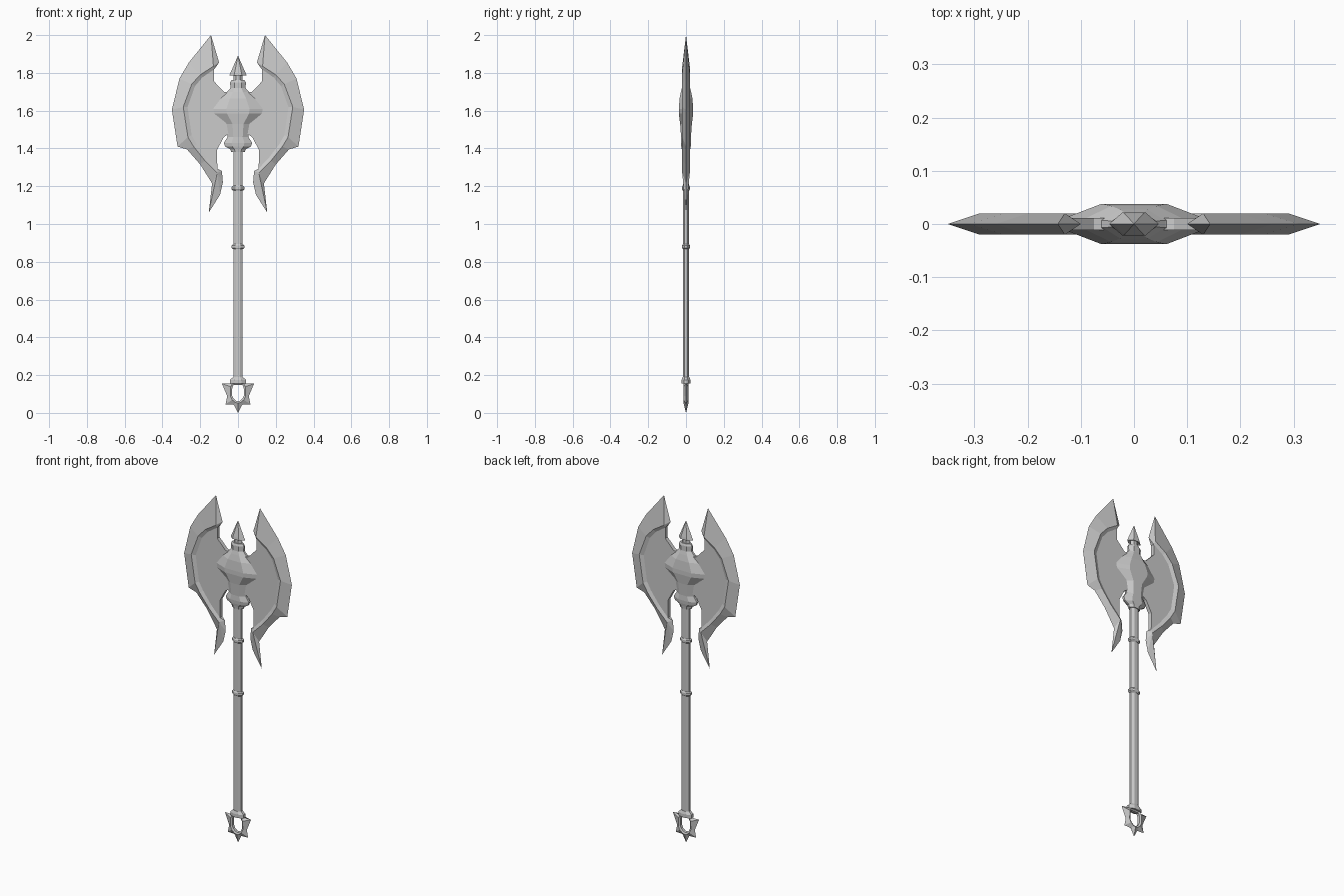
import bpy, bmesh, math

if "Cube" in bpy.data.objects:
    bpy.data.objects.remove(bpy.data.objects["Cube"])


def finish(name, bm):
    bmesh.ops.remove_doubles(bm, verts=bm.verts, dist=1e-5)
    bmesh.ops.recalc_face_normals(bm, faces=bm.faces)
    mesh = bpy.data.meshes.new(name)
    bm.to_mesh(mesh)
    bm.free()
    ob = bpy.data.objects.new(name, mesh)
    bpy.context.collection.objects.link(ob)
    return ob


def loft(name, section, rings):
    """Stack a unit cross-section; rings are (z, half width, half depth)."""
    bm = bmesh.new()
    loops = [[bm.verts.new((x * w, y * d, z)) for x, y in section] for z, w, d in rings]
    n = len(section)
    for a, b in zip(loops, loops[1:]):
        for i in range(n):
            j = (i + 1) % n
            bm.faces.new((a[i], a[j], b[j], b[i]))
    bm.faces.new(loops[0])
    bm.faces.new(loops[-1])
    return finish(name, bm)


OCT = [(math.cos(math.radians(22.5 + 45 * i)) / 0.924,
        math.sin(math.radians(22.5 + 45 * i)) / 0.924) for i in range(8)]
GEM = [(1, 0.25), (0.45, 1), (-0.45, 1), (-1, 0.25),
       (-1, -0.25), (-0.45, -1), (0.45, -1), (1, -0.25)]
HEX = [(1, 0), (0.45, 1), (-0.45, 1), (-1, 0), (-0.45, -1), (0.45, -1)]

# Shaft, its two grip rings and the bottom collar
loft("shaft", OCT, [(0.17, 0.025, 0.016), (1.42, 0.025, 0.016)])
for k, z in enumerate((0.88, 1.19)):
    loft(f"shaft_ring_{k + 1}", OCT, [(z - 0.013, 0.026, 0.017), (z - 0.006, 0.034, 0.021),
                                      (z + 0.006, 0.034, 0.021), (z + 0.013, 0.026, 0.017)])
loft("bottom_collar", OCT, [(0.155, 0.042, 0.023), (0.175, 0.042, 0.023), (0.19, 0.026, 0.018)])

# Faceted head core with lower socket and upper collar
loft("head_core", GEM, [
    (1.38, 0.035, 0.020), (1.395, 0.04, 0.022), (1.41, 0.068, 0.025), (1.43, 0.075, 0.027),
    (1.46, 0.055, 0.026), (1.53, 0.065, 0.031), (1.585, 0.13, 0.038), (1.61, 0.135, 0.038),
    (1.665, 0.095, 0.034), (1.70, 0.058, 0.027), (1.72, 0.04, 0.022),
    (1.75, 0.042, 0.022), (1.762, 0.034, 0.018)])

# Top spike
loft("top_spike", HEX, [(1.755, 0.026, 0.014), (1.79, 0.022, 0.013), (1.785, 0.047, 0.022),
                        (1.80, 0.04, 0.020), (1.89, 0.0005, 0.0005)])

# Double blade: sharp edge, raised ridge, thinner inner plate
EDGE = [(0.10, 1.855), (0.143, 2.0), (0.26, 1.855), (0.31, 1.77), (0.35, 1.605),
        (0.32, 1.41), (0.27, 1.395), (0.20, 1.315), (0.137, 1.215), (0.155, 1.06),
        (0.095, 1.155), (0.08, 1.22), (0.085, 1.28)]
RIDGE = [(0.13, 1.835), (0.20, 1.79), (0.245, 1.74), (0.29, 1.62), (0.265, 1.46),
         (0.235, 1.41), (0.175, 1.335), (0.11, 1.27)]
PAIR = [0, 0, 1, 2, 3, 4, 5, 6, 7, 7, 7, 7, 7]
BACK = [(0.11, 1.325), (0.11, 1.395), (0.075, 1.46), (0.03, 1.49),
        (0.03, 1.69), (0.075, 1.70), (0.127, 1.755)]
bm = bmesh.new()
edge = [bm.verts.new((x, 0, z)) for x, z in EDGE]
plates = []
for s in (-1, 1):
    ridge = [bm.verts.new((x, s * 0.02, z)) for x, z in RIDGE]
    inner = [bm.verts.new((x + (0.1 - x) * 0.12, s * 0.011, z + (1.6 - z) * 0.07))
             for x, z in RIDGE]
    back = [bm.verts.new((x, s * 0.011, z)) for x, z in BACK]
    for i in range(len(EDGE) - 1):
        a, b = ridge[PAIR[i]], ridge[PAIR[i + 1]]
        bm.faces.new((edge[i], edge[i + 1], a) if a is b else (edge[i], edge[i + 1], b, a))
    for i in range(len(RIDGE) - 1):
        bm.faces.new((ridge[i], ridge[i + 1], inner[i + 1], inner[i]))
    bm.faces.new((edge[0], ridge[0], inner[0]))
    bm.faces.new((edge[-1], ridge[-1], inner[-1]))
    bm.faces.new(inner + back)
    plates.append([inner[-1]] + back + [inner[0]])
f, b = plates
for i in range(len(f) - 1):
    bm.faces.new((f[i], f[i + 1], b[i + 1], b[i]))
bm.faces.new((edge[0], f[-1], b[-1]))
bm.faces.new((edge[-1], f[0], b[0]))
blades = finish("blades", bm)
blades.modifiers.new("mirror", 'MIRROR').use_mirror_merge = False

# Spiked pommel ring: hole, thick middle, then points down to a thin edge
half = [(0, 0.0), (0.022, 0.043), (0.066, 0.045), (0.057, 0.088), (0.085, 0.155), (0.04, 0.155)]
outer = half + [(-x, z) for x, z in half[:0:-1]]
bm = bmesh.new()
rim = [bm.verts.new((x, 0, z)) for x, z in outer]
n = len(rim)
holes = []
for s in (-1, 1):
    mid, hole = [], []
    for x, z in outer:
        a = math.atan2(z - 0.112, x)
        c, d = math.cos(a), math.sin(a)
        mid.append(bm.verts.new((0.044 * c, s * 0.013, 0.112 + 0.060 * d)))
        hole.append(bm.verts.new((0.034 * c, s * 0.008, 0.112 + 0.050 * d)))
    for i in range(n):
        j = (i + 1) % n
        bm.faces.new((rim[i], rim[j], mid[j], mid[i]))
        bm.faces.new((mid[i], mid[j], hole[j], hole[i]))
    holes.append(hole)
for i in range(n):
    j = (i + 1) % n
    bm.faces.new((holes[0][i], holes[0][j], holes[1][j], holes[1][i]))
finish("pommel_ring", bm)
